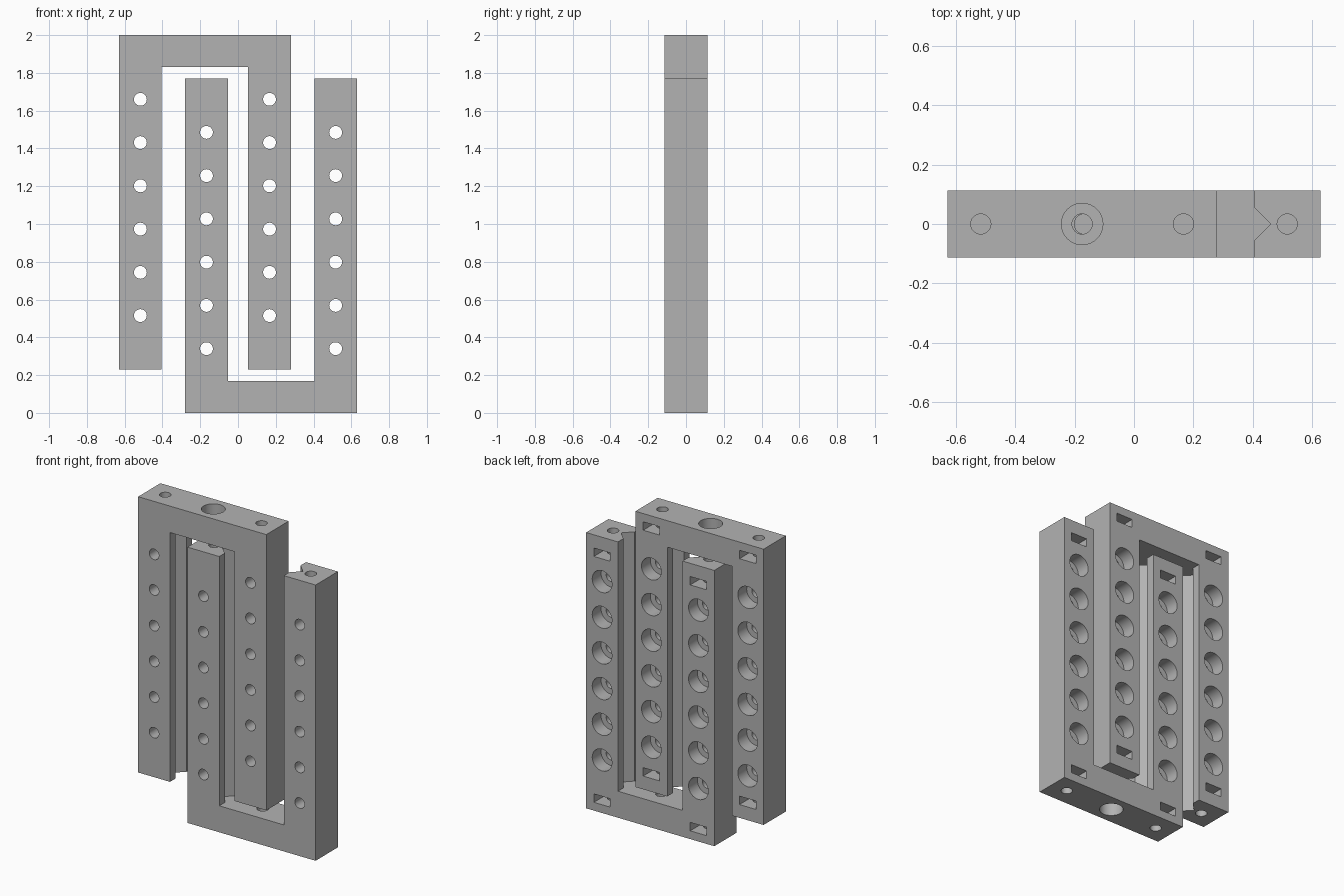
import bpy, bmesh
from math import cos, sin, pi
from mathutils import Vector

cube = bpy.data.objects.get("Cube")
if cube:
    bpy.data.objects.remove(cube)

grey = bpy.data.materials.new("plain_grey")
grey.use_nodes = True
grey.diffuse_color = (0.45, 0.45, 0.45, 1)
grey.node_tree.nodes["Principled BSDF"].inputs["Base Color"].default_value = grey.diffuse_color

# Main dimensions
LEFT, RIGHT, TOP, LEG_END, WEB = -0.63, 0.28, 2.0, 0.23, 1.83
LEG = 0.226
HALF = 0.113
MID = (LEFT + RIGHT) / 2
LEG_X = (LEFT + LEG / 2, RIGHT - LEG / 2)
DRILL, BORE, BORE_DEPTH = 0.034, 0.07, 0.09


def prism(bm, points, vec):
    """Extrude a closed outline along a vector."""
    face = bm.faces.new([bm.verts.new(p) for p in points])
    new = bmesh.ops.extrude_face_region(bm, geom=[face])["geom"]
    moved = [g for g in new if isinstance(g, bmesh.types.BMVert)]
    bmesh.ops.translate(bm, verts=moved, vec=vec)


def stepped_pin(bm, start, axis, steps, sides=32):
    """Round cutter along an axis, from (distance, radius) pairs."""
    axis = Vector(axis)
    u = axis.orthogonal().normalized()
    v = axis.cross(u)
    rings = []
    for dist, r in steps:
        centre = Vector(start) + axis * dist
        rings.append([bm.verts.new(centre + r * (u * cos(2 * pi * i / sides) + v * sin(2 * pi * i / sides)))
                      for i in range(sides)])
    for a, b in zip(rings, rings[1:]):
        for i in range(sides):
            j = (i + 1) % sides
            bm.faces.new((a[i], a[j], b[j], b[i]))
    bm.faces.new(rings[0])
    bm.faces.new(rings[-1])


def finish(bm, name):
    bmesh.ops.recalc_face_normals(bm, faces=bm.faces)
    mesh = bpy.data.meshes.new(name)
    bm.to_mesh(mesh)
    bm.free()
    ob = bpy.data.objects.new(name, mesh)
    bpy.context.collection.objects.link(ob)
    return ob


# U-shaped body
bm = bmesh.new()
inner_l, inner_r = LEFT + LEG, RIGHT - LEG
outline = [(LEFT, LEG_END), (LEFT, TOP), (RIGHT, TOP), (RIGHT, LEG_END),
           (inner_r, LEG_END), (inner_r, WEB), (inner_l, WEB), (inner_l, LEG_END)]
prism(bm, [(x, -HALF, z) for x, z in outline], (0, 2 * HALF, 0))
frame = finish(bm, "upper_frame")
frame.data.materials.append(grey)

# V grooves along the inner leg faces
grooves = bmesh.new()
for x, s in ((inner_l, -1), (inner_r, 1)):
    vee = [(x - s * 0.01, 0.067), (x + s * 0.057, 0), (x - s * 0.01, -0.067)]
    prism(grooves, [(px, py, LEG_END - 0.1) for px, py in vee], (0, 0, WEB - LEG_END + 0.1))

# Counterbored holes, end holes and nut pockets
holes, pockets = bmesh.new(), bmesh.new()
bored = [(-0.05, BORE), (BORE_DEPTH, BORE), (BORE_DEPTH, DRILL), (0.3, DRILL)]
for x in LEG_X:
    for i in range(6):
        stepped_pin(holes, (x, HALF, 1.66 - 0.229 * i), (0, -1, 0), bored)
    for z, s, inset in ((TOP, -1, 0.08), (LEG_END, 1, 0.112)):
        stepped_pin(holes, (x, 0, z), (0, 0, s), [(-0.05, DRILL), (0.2, DRILL)])
        w = 0.058
        nut = [(x - w, HALF + 0.05), (x + w, HALF + 0.05), (x + w, -w * 0.58),
               (x, -w * 1.15), (x - w, -w * 0.58)]
        prism(pockets, [(px, py, z + s * inset - 0.027) for px, py in nut], (0, 0, 0.054))
stepped_pin(holes, (MID, 0, TOP), (0, 0, -1), bored)

# Cut everything out of the body
cutters = [finish(b, n) for b, n in ((grooves, "groove_cutter"), (holes, "hole_cutter"),
                                     (pockets, "pocket_cutter"))]
for c in cutters:
    c.hide_render = True
    mod = frame.modifiers.new(c.name, "BOOLEAN")
    mod.operation = "DIFFERENCE"
    mod.solver = "EXACT"
    mod.object = c
graph = bpy.context.evaluated_depsgraph_get()
graph.update()
cut = bpy.data.meshes.new_from_object(frame.evaluated_get(graph))
frame.modifiers.clear()
frame.data = cut
for c in cutters:
    bpy.data.objects.remove(c)

# Matching frame, turned half a turn about the y axis
other = bpy.data.objects.new("lower_frame", frame.data)
other.rotation_euler = (0, pi, 0)
other.location = (0, 0, TOP)
bpy.context.collection.objects.link(other)

# Smooth hole walls, sharp edges elsewhere
bpy.ops.object.select_all(action="DESELECT")
frame.select_set(True)
bpy.context.view_layer.objects.active = frame
bpy.ops.object.shade_smooth_by_angle(angle=0.6)
